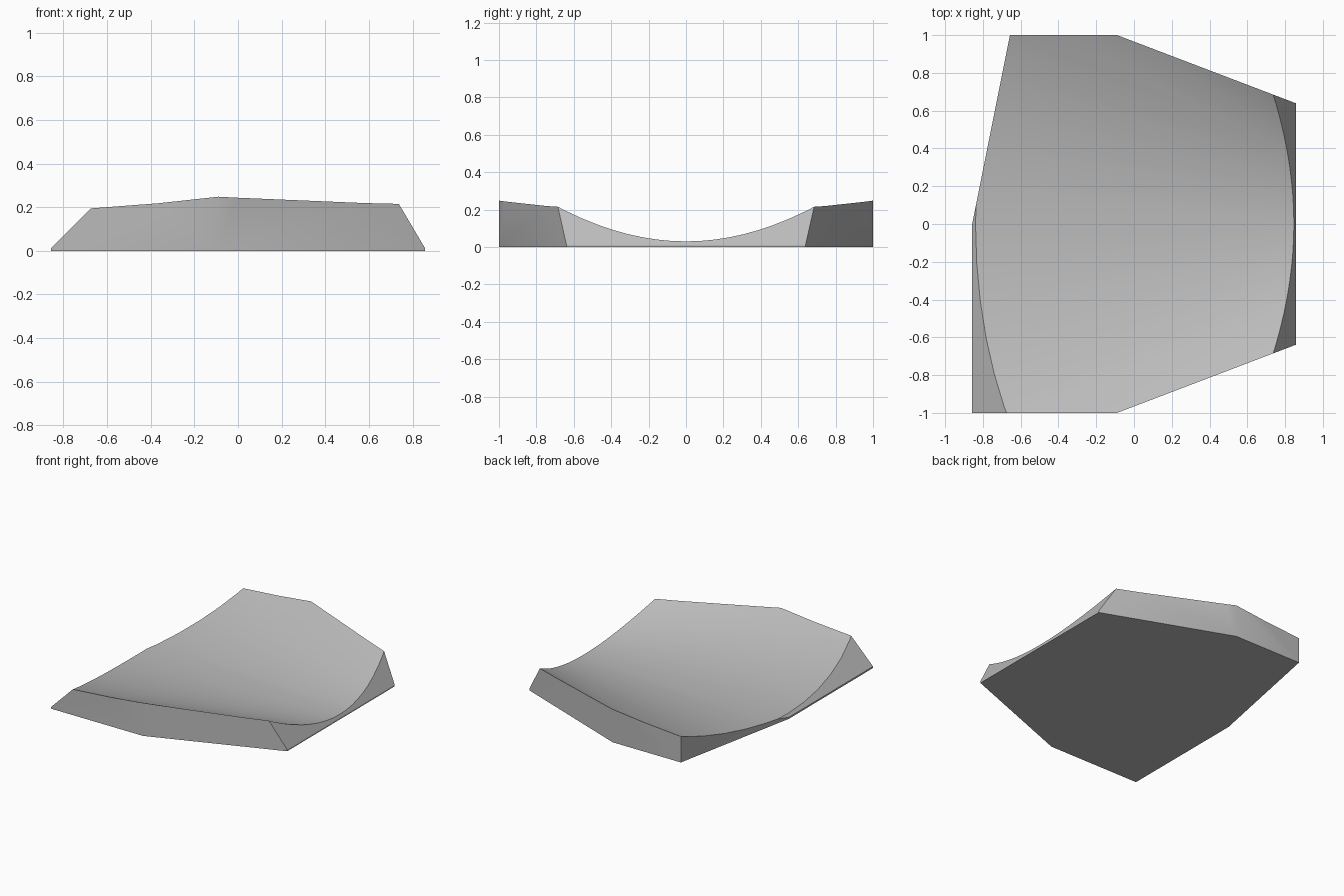
import bpy, bmesh, math
from mathutils import Vector

if "Cube" in bpy.data.objects:
    bpy.data.objects.remove(bpy.data.objects["Cube"], do_unlink=True)

mat = bpy.data.materials.new("plain_grey")
mat.use_nodes = True
grey = (0.5, 0.5, 0.5, 1)
mat.diffuse_color = grey
mat.node_tree.nodes["Principled BSDF"].inputs["Base Color"].default_value = grey

# Oversized block whose top is a conical trough narrowing towards +x
STRIPS, SPREAD, APEX, FLARE, FLOOR = 20, 0.62, 1.82, 1.26, 0.03
bm = bmesh.new()


def section(x):
    radius = FLARE * (APEX - x)
    top, base = [], []
    for i in range(STRIPS + 1):
        a = SPREAD * (2 * i / STRIPS - 1)
        y = radius * math.sin(a)
        top.append(bm.verts.new((x, y, FLOOR + radius * (1 - math.cos(a)))))
    base = [bm.verts.new((x, top[i].co.y, 0)) for i in (-1, 0)]
    return top + base


left, right = section(-0.95), section(0.92)
count = len(left)
for i in range(count):
    j = (i + 1) % count
    bm.faces.new((left[i], right[i], right[j], left[j]))
bm.faces.new(left)
bm.faces.new(right)
bmesh.ops.recalc_face_normals(bm, faces=bm.faces)


# Trim to the plan outline, closing each cut
def trim(point, normal):
    bmesh.ops.bisect_plane(bm, geom=bm.verts[:] + bm.edges[:] + bm.faces[:],
                           dist=1e-5, plane_co=Vector(point),
                           plane_no=Vector(normal).normalized(), clear_outer=True)
    rim = [e for e in bm.edges if e.is_boundary]
    bmesh.ops.holes_fill(bm, edges=rim, sides=0)


END, LIP = 0.857, 0.012
for side in (-1, 1):
    trim((0, side, 0), (0, side, 0))
    trim((-0.09, side, 0), (0.36, side * 0.945, 0))
    trim((side * END, 0, 0), (side, 0, 0))
trim((-END, 0, 0), (-1, 0.2, 0))

# Sloped end walls above a thin lip
trim((END, 0, LIP), (0.198, 0, 0.117))
trim((-END, 0, LIP), (-1, 0, 1))

bmesh.ops.recalc_face_normals(bm, faces=bm.faces)
mesh = bpy.data.meshes.new("trough_block")
bm.to_mesh(mesh)
bm.free()
mesh.materials.append(mat)
block = bpy.data.objects.new("trough_block", mesh)
bpy.context.collection.objects.link(block)

# Soft shading along the trough, crisp outer edges
bpy.ops.object.select_all(action="DESELECT")
block.select_set(True)
bpy.context.view_layer.objects.active = block
bpy.ops.object.shade_smooth_by_angle(angle=math.radians(30))
